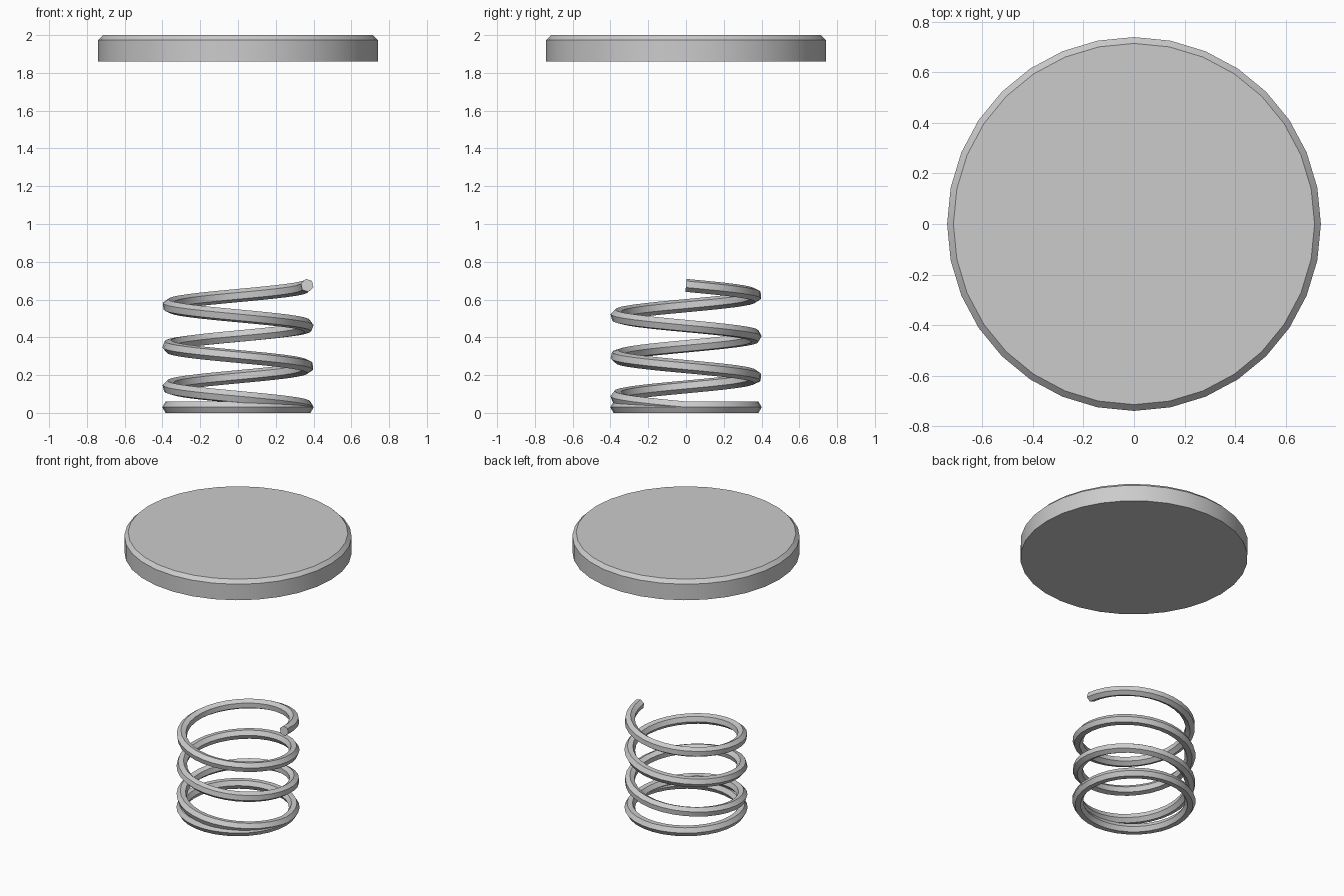
import bpy, bmesh
from math import pi, cos, sin
from mathutils import Vector

if "Cube" in bpy.data.objects:
    bpy.data.objects.remove(bpy.data.objects["Cube"])


def finish(bm, name):
    bmesh.ops.recalc_face_normals(bm, faces=bm.faces[:])
    mesh = bpy.data.meshes.new(name)
    bm.to_mesh(mesh)
    bm.free()
    ob = bpy.data.objects.new(name, mesh)
    bpy.context.collection.objects.link(ob)
    bpy.ops.object.select_all(action='DESELECT')
    ob.select_set(True)
    bpy.context.view_layer.objects.active = ob
    bpy.ops.object.shade_smooth_by_angle(angle=pi / 6)
    return ob


def skin(bm, rings):
    """Join equal-length rings of points with quads and cap both ends."""
    loops = [[bm.verts.new(p) for p in ring] for ring in rings]
    n = len(loops[0])
    for a, b in zip(loops, loops[1:]):
        for i in range(n):
            j = (i + 1) % n
            bm.faces.new((a[i], a[j], b[j], b[i]))
    bm.faces.new(loops[0])
    bm.faces.new(loops[-1])


# Floating round plate with a chamfered top rim
profile = [(0.74, 1.86), (0.74, 1.975), (0.715, 2.0)]
bm = bmesh.new()
skin(bm, [[(r * cos(2 * pi * i / 32), r * sin(2 * pi * i / 32), z)
           for i in range(32)] for r, z in profile])
finish(bm, "top_plate")

# Coil spring: one flat turn, then three rising turns of hexagonal wire
STEPS, TURNS, COIL_R, WIRE_R, PITCH = 32, 3, 0.366, 0.035, 0.215
path = []
for k in range(-STEPS, STEPS * TURNS + 1):
    t = k / STEPS
    a = -2 * pi * t
    path.append(Vector((COIL_R * cos(a), COIL_R * sin(a), 0.03 + PITCH * max(t, 0))))

rings = []
tangent, side = Vector((0, -1, 0)), Vector((1, 0, 0))
for i, p in enumerate(path):
    if i == len(path) - 1:
        a = -2 * pi * TURNS
        new = Vector((2 * pi * COIL_R * sin(a), -2 * pi * COIL_R * cos(a), PITCH)).normalized()
    elif i == 0:
        new = tangent
    else:
        new = (path[i + 1] - path[i - 1]).normalized()
    # carry the wire section along the path with minimum twist
    side = tangent.rotation_difference(new) @ side
    tangent = new
    up = tangent.cross(side)
    rings.append([p + WIRE_R * (cos(j * pi / 3) * side + sin(j * pi / 3) * up)
                  for j in range(6)])
bm = bmesh.new()
skin(bm, rings)
finish(bm, "coil_spring")
